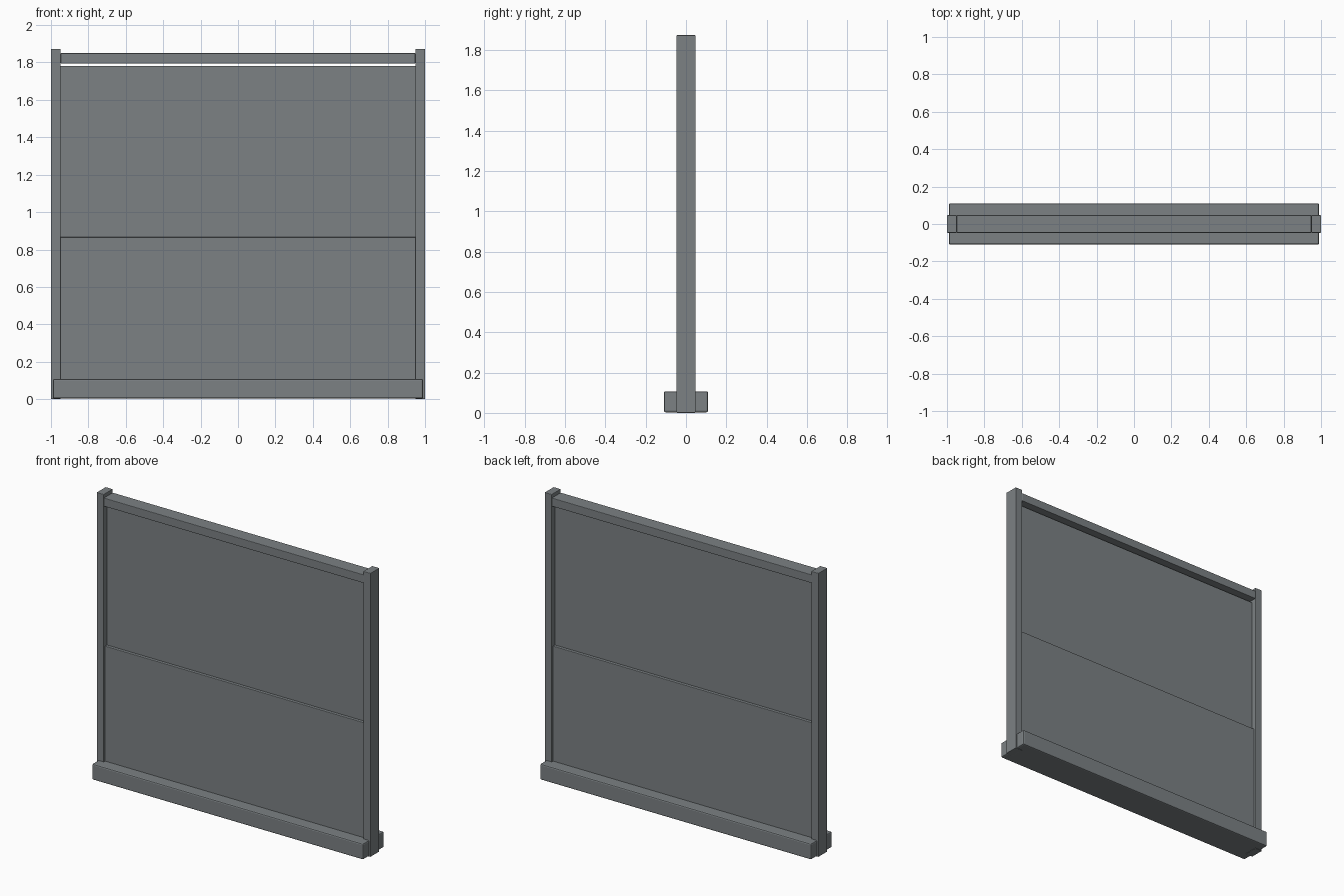
import bpy

if "Cube" in bpy.data.objects:
    bpy.data.objects.remove(bpy.data.objects["Cube"])

grey = bpy.data.materials.new("slate grey")
grey.diffuse_color = (0.20, 0.22, 0.23, 1)
grey.use_nodes = True
grey.node_tree.nodes["Principled BSDF"].inputs["Base Color"].default_value = grey.diffuse_color


def box(name, x, y, z, bevel=0.0):
    """Box from (min, max) ranges, with an optional small edge bevel."""
    ranges = (x, y, z)
    bpy.ops.mesh.primitive_cube_add(size=1, location=[(a + b) / 2 for a, b in ranges])
    ob = bpy.context.object
    ob.name = name
    ob.scale = [b - a for a, b in ranges]
    bpy.ops.object.transform_apply(location=False, rotation=False, scale=True)
    ob.data.materials.append(grey)
    if bevel:
        mod = ob.modifiers.new("edge bevel", 'BEVEL')
        mod.width = bevel
        mod.segments = 2
    return ob


# Side posts, full height
for side, name in ((-1, "left_post"), (1, "right_post")):
    box(name, sorted((side * 0.948, side * 1.0)), (-0.047, 0.047), (0, 1.873), 0.003)

# Top rail between the posts
box("top_rail", (-0.948, 0.948), (-0.047, 0.047), (1.795, 1.85), 0.003)

# Upper panel is thin and stops just short of the rail
box("upper_panel", (-0.95, 0.95), (-0.012, 0.012), (0.86, 1.782))

# Lower panel is thicker, leaving a ledge at its top
box("lower_panel", (-0.95, 0.95), (-0.032, 0.032), (0.05, 0.866), 0.003)

# Wide base, slightly shorter than the frame
box("base_beam", (-0.99, 0.99), (-0.11, 0.11), (0.003, 0.107), 0.008)
